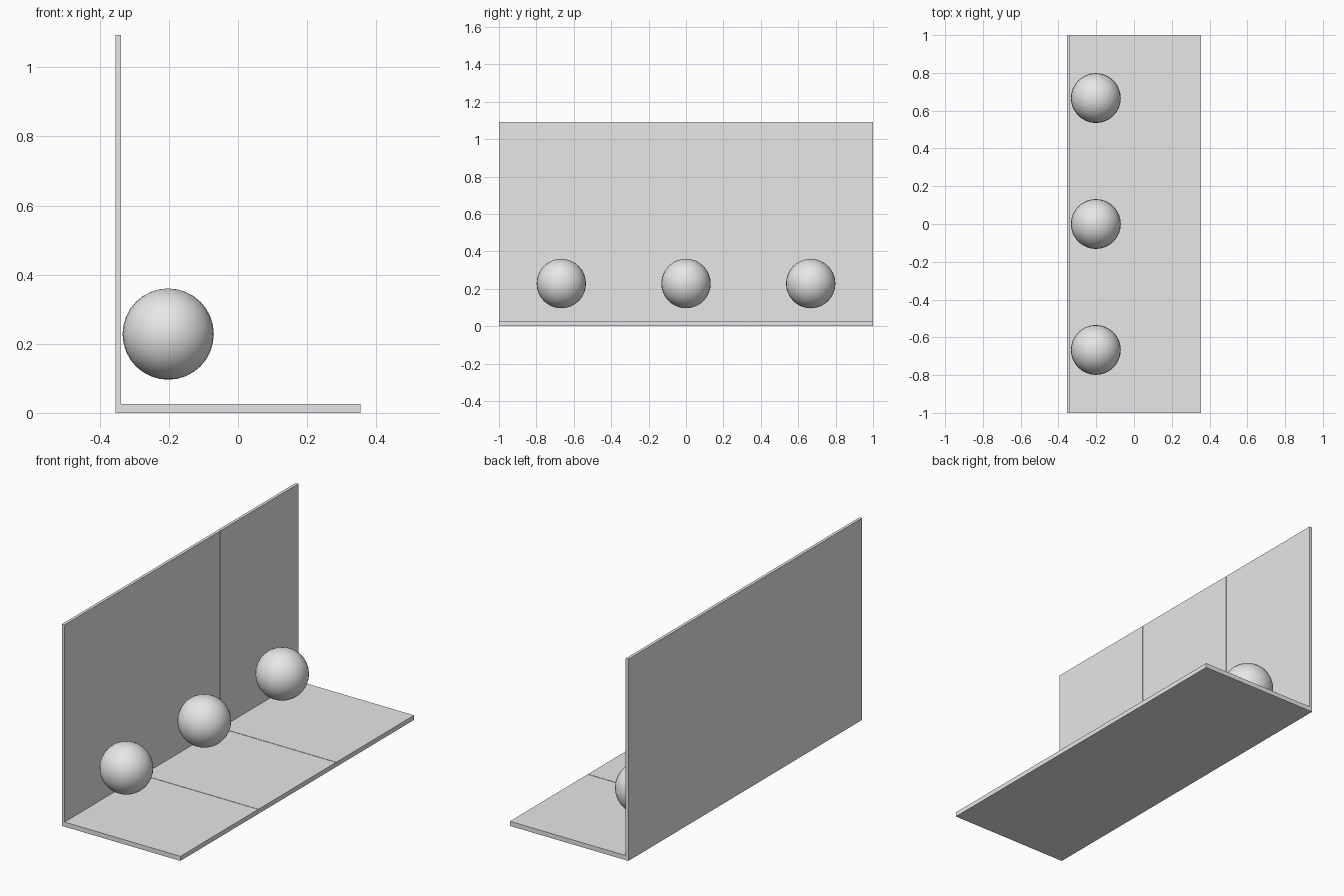
import bpy

if "Cube" in bpy.data.objects:
    bpy.data.objects.remove(bpy.data.objects["Cube"])

grey = bpy.data.materials.new("light grey")
grey.diffuse_color = (0.8, 0.8, 0.8, 1)
grey.use_nodes = True
grey.node_tree.nodes["Principled BSDF"].inputs["Base Color"].default_value = grey.diffuse_color


def prism(name, profile, y0, y1):
    """Extrude an x-z profile along y."""
    n = len(profile)
    verts = [(x, y, z) for y in (y0, y1) for x, z in profile]
    faces = [list(range(n)), list(range(2 * n - 1, n - 1, -1))]
    faces += [[i, i + n, (i + 1) % n + n, (i + 1) % n] for i in range(n)]
    mesh = bpy.data.meshes.new(name)
    mesh.from_pydata(verts, [], faces)
    mesh.materials.append(grey)
    obj = bpy.data.objects.new(name, mesh)
    bpy.context.collection.objects.link(obj)
    return obj


def l_shape(x0, z0, x1, z1, right, top):
    """L-shaped profile from outer corner (x0, z0) to inner corner (x1, z1)."""
    return [(x0, z0), (right, z0), (right, z1), (x1, z1), (x1, top), (x0, top)]


LEFT, RIGHT, TOP = -0.355, 0.355, 1.093

# Continuous backing of the wall and floor
prism("wall_and_floor", l_shape(LEFT, 0, -0.342, 0.022, RIGHT, TOP), -1, 1)

# Three thin facing panels separated by hairline seams, a ball before each
gap = 0.0015
for i in range(3):
    y0, y1 = -1 + i * 2 / 3, -1 + (i + 1) * 2 / 3
    prism(f"facing_panel_{i + 1}", l_shape(-0.342, 0.022, -0.339, 0.025, RIGHT, TOP),
          y0 + (gap if i > 0 else 0), y1 - (gap if i < 2 else 0))

    bpy.ops.mesh.primitive_uv_sphere_add(segments=32, ring_count=16, radius=0.132,
                                         location=(-0.202, (y0 + y1) / 2, 0.228))
    ball = bpy.context.object
    ball.name = f"ball_{i + 1}"
    ball.data.materials.append(grey)
    bpy.ops.object.shade_smooth()
